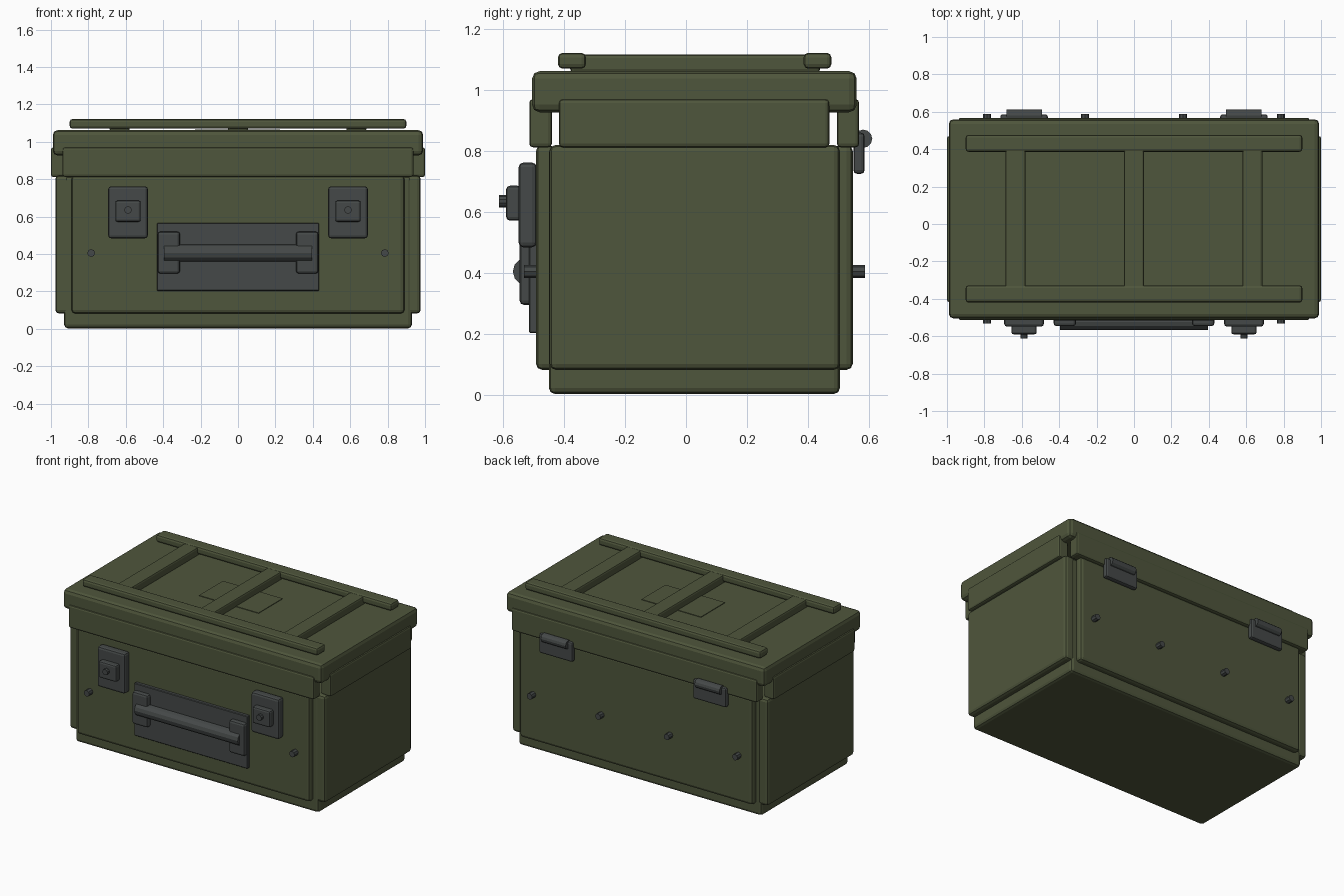
import bpy, bmesh, math

if "Cube" in bpy.data.objects:
    bpy.data.objects.remove(bpy.data.objects["Cube"])


def material(name, rgb):
    m = bpy.data.materials.new(name)
    m.diffuse_color = (*rgb, 1)
    m.use_nodes = True
    m.node_tree.nodes["Principled BSDF"].inputs["Base Color"].default_value = m.diffuse_color
    return m


GREEN = material("olive green", (0.078, 0.093, 0.045))
METAL = material("dark gunmetal", (0.059, 0.066, 0.065))


def finish(name, bm, mat):
    me = bpy.data.meshes.new(name)
    bm.to_mesh(me)
    bm.free()
    me.materials.append(mat)
    ob = bpy.data.objects.new(name, me)
    bpy.context.collection.objects.link(ob)
    return ob


def box(name, x, y, z, mat=GREEN, bevel=0.0, segments=2):
    """Bevelled box given by its (min, max) range on each axis."""
    bm = bmesh.new()
    bmesh.ops.create_cube(bm, size=1)
    for v in bm.verts:
        for i, (lo, hi) in enumerate((x, y, z)):
            v.co[i] = lo if v.co[i] < 0 else hi
    ob = finish(name, bm, mat)
    if bevel:
        mod = ob.modifiers.new("bevel", "BEVEL")
        mod.width, mod.segments = bevel, segments
    return ob


def rod(name, centre, radius, length, axis, sides=12):
    """Cylinder along the x or y axis."""
    bm = bmesh.new()
    bmesh.ops.create_cone(bm, cap_ends=True, segments=sides, radius1=radius,
                          radius2=radius, depth=length)
    ob = finish(name, bm, METAL)
    ob.location = centre
    ob.rotation_euler = (0, math.pi / 2, 0) if axis == "x" else (math.pi / 2, 0, 0)
    return ob


# Body: core tub with raised panels on all four sides
box("body_core", (-0.93, 0.93), (-0.45, 0.505), (0.003, 0.815), bevel=0.02)
box("front_panel", (-0.89, 0.89), (-0.492, -0.43), (0.082, 0.82), bevel=0.02)
box("back_panel", (-0.89, 0.89), (0.485, 0.547), (0.082, 0.82), bevel=0.02)
for s, side in ((-1, "left"), (1, "right")):
    box(side + "_panel", sorted((s * 0.9, s * 0.977)), (-0.447, 0.505),
        (0.082, 0.82), bevel=0.02)
    box(side + "_lid_rim", sorted((s * 0.925, s)), (-0.417, 0.47),
        (0.812, 0.97), bevel=0.012)

# Lid with skirt strips
box("lid", (-0.99, 0.99), (-0.505, 0.56), (0.927, 1.062), bevel=0.025)
box("front_lid_rim", (-0.938, 0.938), (-0.514, -0.44), (0.812, 0.97), bevel=0.012)
box("back_lid_rim", (-0.938, 0.938), (0.495, 0.568), (0.812, 0.97), bevel=0.012)

# Raised frame on top of the lid
for name, y in (("front", (-0.42, -0.328)), ("back", (0.386, 0.477))):
    box(name + "_lid_strip", (-0.9, 0.9), y, (1.07, 1.122), bevel=0.015)
for i, x in enumerate((-0.633, 0, 0.633)):
    box(f"lid_rib_{i}", (x - 0.054, x + 0.054), (-0.38, 0.44), (1.057, 1.117),
        bevel=0.012)
box("lid_label_plate", (-0.23, 0.225), (-0.097, 0.165), (1.058, 1.066))

# Front latches and back hinges
for s, side in ((-1, "left"), (1, "right")):
    x = s * 0.588
    box(side + "_latch_plate", (x - 0.106, x + 0.106), (-0.549, -0.49),
        (0.484, 0.762), METAL, 0.015)
    box(side + "_latch_block", (x - 0.068, x + 0.068), (-0.59, -0.54),
        (0.572, 0.686), METAL, 0.012)
    rod(side + "_latch_pin", (x, -0.598, 0.635), 0.02, 0.03, "y", 10)
    box(side + "_hinge_plate", (x - 0.127, x + 0.127), (0.549, 0.586),
        (0.725, 0.86), METAL, 0.012)
    rod(side + "_hinge_barrel", (x, 0.581, 0.84), 0.03, 0.19, "x")

    # Handle brackets
    box(side + "_handle_bracket", sorted((s * 0.31, s * 0.43)), (-0.546, -0.498),
        (0.295, 0.52), METAL, 0.015)

    # Front bolts
    rod(side + "_front_bolt", (s * 0.785, -0.511, 0.405), 0.021, 0.042, "y", 8)

# Handle backing plate and grip
box("handle_plate", (-0.434, 0.434), (-0.515, -0.485), (0.203, 0.566), METAL, 0.004, 1)
rod("handle_grip", (0, -0.523, 0.405), 0.045, 0.79, "x")

# Row of bolts on the back
for i, x in enumerate((-0.785, -0.262, 0.262, 0.785)):
    rod(f"back_bolt_{i}", (x, 0.566, 0.405), 0.021, 0.042, "y", 8)
